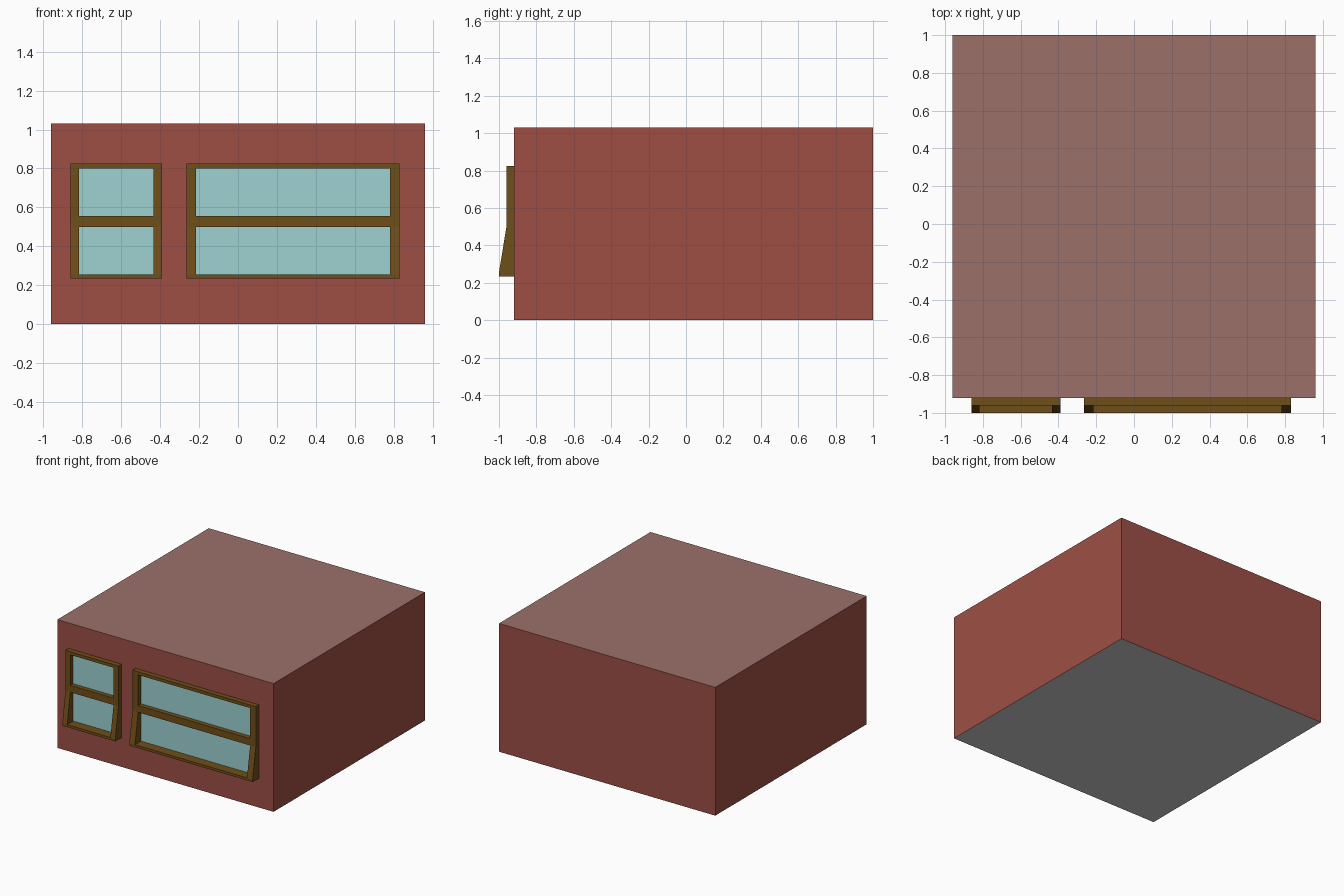
import bpy, bmesh

if "Cube" in bpy.data.objects:
    bpy.data.objects.remove(bpy.data.objects["Cube"])

def material(name, rgb):
    # sRGB 0-255 to linear
    lin = [((c / 255 + 0.055) / 1.055) ** 2.4 for c in rgb]
    m = bpy.data.materials.new(name)
    m.diffuse_color = (*lin, 1)
    m.use_nodes = True
    m.node_tree.nodes["Principled BSDF"].inputs["Base Color"].default_value = m.diffuse_color
    return m

WALL = material("red_wall", (158, 79, 69))
ROOF = material("roof", (156, 112, 106))
WOOD = material("brown_wood", (111, 78, 25))
GLASS = material("pale_glass", (158, 210, 209))

WALL_Y, FRONT_Y, SILL_Y = -0.92, -0.96, -1.0

def prism(bm, profile, x0, x1):
    """Extrude a (y, z) outline from x0 to x1."""
    a = [bm.verts.new((x0, y, z)) for y, z in profile]
    b = [bm.verts.new((x1, y, z)) for y, z in profile]
    n = len(profile)
    bm.faces.new(a)
    bm.faces.new(b[::-1])
    for i in range(n):
        bm.faces.new((a[i], b[i], b[(i + 1) % n], a[(i + 1) % n]))

def rect(y0, y1, z0, z1):
    return [(y0, z0), (y1, z0), (y1, z1), (y0, z1)]

def finish(bm, name, *mats):
    bmesh.ops.recalc_face_normals(bm, faces=bm.faces)
    me = bpy.data.meshes.new(name)
    for m in mats:
        me.materials.append(m)
    for f in bm.faces:
        if len(mats) > 1:  # shell: sides, roof, grey floor
            f.material_index = 1 if f.normal.z > 0.5 else 2 if f.normal.z < -0.5 else 0
    bm.to_mesh(me)
    bm.free()
    ob = bpy.data.objects.new(name, me)
    bpy.context.collection.objects.link(ob)
    return ob

# Building block with separate roof and floor colours
bm = bmesh.new()
prism(bm, rect(WALL_Y, 1.0, 0, 1.03), -0.96, 0.96)
finish(bm, "building_shell", WALL, ROOF, None)

# Jamb outline: flares outward below the middle rail
JAMB = [(WALL_Y, 0.235), (SILL_Y, 0.235), (SILL_Y, 0.255),
        (FRONT_Y, 0.50), (FRONT_Y, 0.825), (WALL_Y, 0.825)]
RAILS = [rect(WALL_Y, SILL_Y, 0.235, 0.255),
         rect(WALL_Y, FRONT_Y, 0.50, 0.555),
         rect(WALL_Y, FRONT_Y, 0.80, 0.825)]

def window(name, x0, x1, jamb):
    # Frame
    bm = bmesh.new()
    prism(bm, JAMB, x0, x0 + jamb)
    prism(bm, JAMB, x1 - jamb, x1)
    for rail in RAILS:
        prism(bm, rail, x0 + jamb, x1 - jamb)
    finish(bm, name + "_frame", WOOD)
    # Upper and lower panes, just proud of the wall
    bm = bmesh.new()
    for z0, z1 in ((0.255, 0.50), (0.555, 0.80)):
        prism(bm, rect(WALL_Y, WALL_Y - 0.003, z0, z1), x0 + jamb, x1 - jamb)
    finish(bm, name + "_glass", GLASS)

window("small_window", -0.86, -0.39, 0.043)
window("wide_window", -0.265, 0.83, 0.05)
